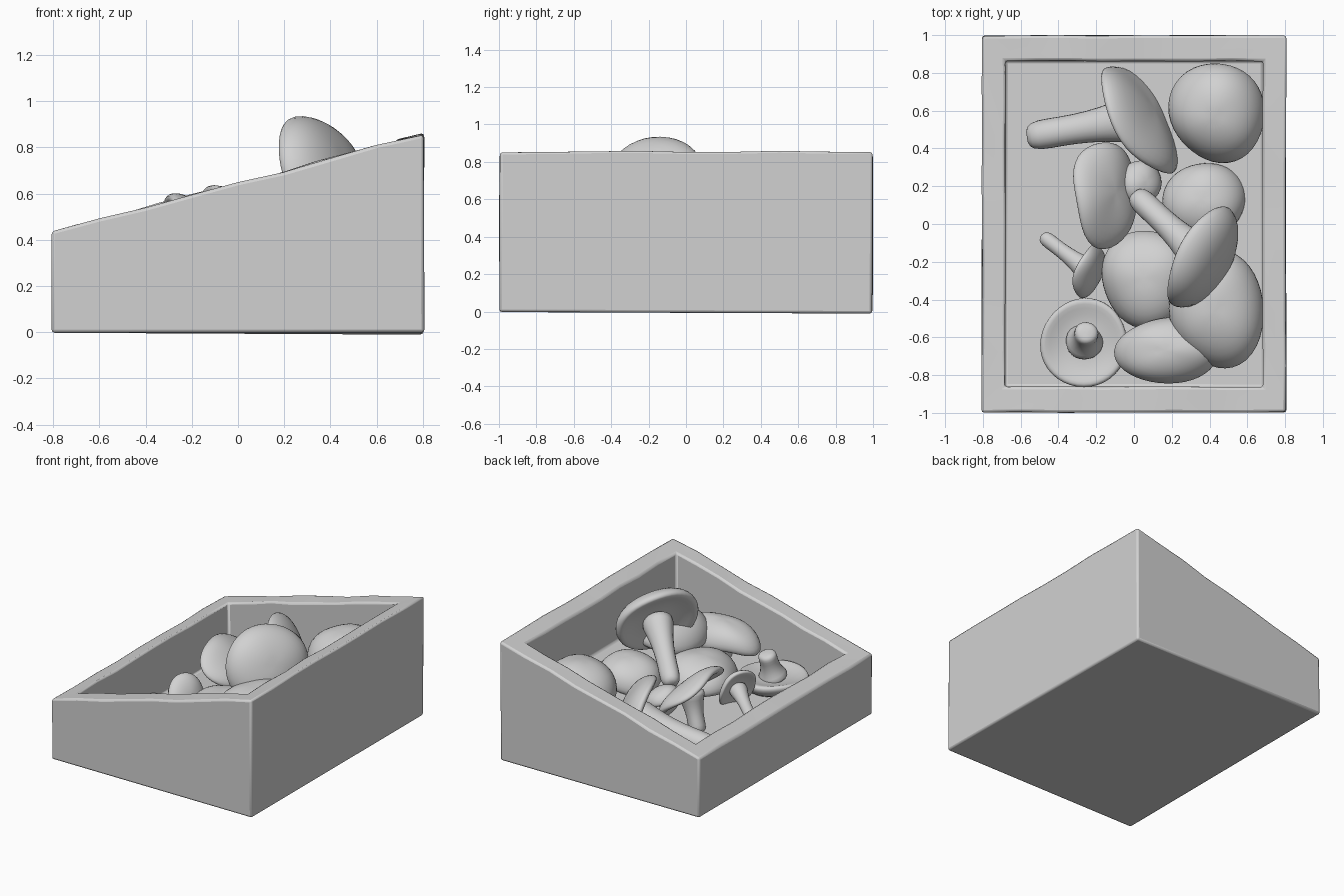
import bpy, bmesh, math, random
from mathutils import Vector

if "Cube" in bpy.data.objects:
    bpy.data.objects.remove(bpy.data.objects["Cube"])

random.seed(4)
grey = bpy.data.materials.new("plain_grey")
grey.diffuse_color = (0.64, 0.64, 0.64, 1)
grey.use_nodes = True
grey.node_tree.nodes["Principled BSDF"].inputs["Base Color"].default_value = grey.diffuse_color


def rim_z(x):
    return 0.652 + 0.264 * x


def add_object(name, bm, smooth=True):
    bmesh.ops.recalc_face_normals(bm, faces=bm.faces)
    mesh = bpy.data.meshes.new(name)
    bm.to_mesh(mesh)
    bm.free()
    mesh.materials.append(grey)
    for p in mesh.polygons:
        p.use_smooth = smooth
    ob = bpy.data.objects.new(name, mesh)
    bpy.context.collection.objects.link(ob)
    return ob


# Sloping crate: outer shell, rim, inner walls and sloping floor
def make_crate():
    bm = bmesh.new()

    def loop(hx, hy, zf):
        return [bm.verts.new((sx * hx, sy * hy, zf(sx * hx)))
                for sx, sy in ((-1, -1), (1, -1), (1, 1), (-1, 1))]

    loops = [loop(0.808, 1.0, lambda x: 0.0),
             loop(0.808, 1.0, rim_z),
             loop(0.685, 0.865, rim_z),
             loop(0.685, 0.865, lambda x: rim_z(x) - 0.38)]
    bm.faces.new(loops[0])
    bm.faces.new(loops[3])
    for a, b in zip(loops, loops[1:]):
        for i in range(4):
            j = (i + 1) % 4
            bm.faces.new((a[i], a[j], b[j], b[i]))
    # slightly worn, uneven rim edges
    rim = [e for e in bm.edges
           if all(v in loops[1] for v in e.verts) or all(v in loops[2] for v in e.verts)]
    old = set(bm.verts)
    bmesh.ops.subdivide_edges(bm, edges=rim, cuts=7)
    for v in bm.verts:
        if v not in old:
            v.co.z -= random.uniform(0, 0.012)
            v.co.x *= 1 - random.uniform(0, 0.008)
            v.co.y *= 1 - random.uniform(0, 0.006)
    ob = add_object("crate", bm)
    bev = ob.modifiers.new("worn_edges", 'BEVEL')
    bev.width = 0.014
    bev.segments = 2
    bev.limit_method = 'ANGLE'
    bev.angle_limit = math.radians(50)
    bpy.ops.object.select_all(action='DESELECT')
    ob.select_set(True)
    bpy.context.view_layer.objects.active = ob
    bpy.ops.object.shade_smooth_by_angle(angle=math.radians(30))


# Surface through a list of (radius, centre, wobble) rings, closed at both ends
def skin(bm, rings, first, last, rot, sq, seg=20):
    ph = random.uniform(0, 6.28)
    rows = []
    for rad, c, wob in rings:
        row = []
        for i in range(seg):
            a = 2 * math.pi * i / seg
            k = rad * (1 + wob * (0.6 * math.sin(2 * a + ph) + 0.5 * math.sin(3 * a + 2 * ph)))
            d = rot @ Vector((k * math.cos(a), k * math.sin(a), rad * wob * math.sin(3 * a + ph)))
            row.append(bm.verts.new(c + Vector((d.x * sq[0], d.y * sq[1], d.z))))
        rows.append(row)
    for a, b in zip(rows, rows[1:]):
        for i in range(seg):
            j = (i + 1) % seg
            bm.faces.new((a[i], a[j], b[j], b[i]))
    for row, p in ((rows[0], first), (rows[-1], last)):
        pole = bm.verts.new(p)
        for i in range(seg):
            bm.faces.new((row[i], row[(i + 1) % seg], pole))


# Mushroom: wavy domed cap on an axis plus a tapering stem to its tip
CAP = [(0.3, 0.97), (0.6, 0.82), (0.85, 0.52), (0.98, 0.12), (1.0, -0.15),
       (0.93, -0.32), (0.8, -0.22), (0.5, -0.02), (0.2, -0.05)]
STEM = [(1.5, 0.0), (1.1, 0.2), (0.85, 0.45), (0.8, 0.7), (0.85, 0.9), (0.6, 0.98)]


def mushroom(name, cap, axis, r, h, tip, rs, sq=(1, 1), wob=0.06):
    bm = bmesh.new()
    cap, tip, axis = Vector(cap), Vector(tip), Vector(axis).normalized()
    rot = axis.to_track_quat('Z', 'Y')
    rings = [(r * k, cap + axis * h * z, wob * k) for k, z in CAP]
    skin(bm, rings, cap + axis * h, cap - axis * h * 0.05, rot, sq)
    srot = (cap - tip).normalized().to_track_quat('Z', 'Y')
    stem = [(rs * k, cap.lerp(tip, t), 0.04) for k, t in STEM]
    skin(bm, stem, cap, tip, srot, (1, 1), 12)
    ob = add_object(name, bm)
    sub = ob.modifiers.new("soft", 'SUBSURF')
    sub.levels = sub.render_levels = 1


make_crate()
mushroom("large_leaning_mushroom", (0.36, -0.18, 0.69), (0.82, -0.45, 0.36), 0.275, 0.13,
         (0.0, 0.16, 0.43), 0.085, (1.1, 1.1), 0.03)
mushroom("long_stem_mushroom", (0.03, 0.56, 0.35), (0.82, 0.48, 0.35), 0.31, 0.1,
         (-0.57, 0.46, 0.23), 0.1, (1.12, 1.12))
mushroom("fan_mushroom", (-0.15, 0.16, 0.43), (0.7, 0.1, 0.7), 0.235, 0.08,
         (-0.24, 0.2, 0.16), 0.075, (1.05, 1.2), 0.09)
mushroom("small_mushroom", (-0.24, -0.25, 0.32), (0.85, -0.3, 0.35), 0.155, 0.06,
         (-0.49, -0.06, 0.23), 0.05)
mushroom("upturned_mushroom", (-0.265, -0.63, 0.26), (0.02, 0.02, -1), 0.24, 0.1,
         (-0.25, -0.57, 0.46), 0.08, wob=0.03)
mushroom("back_cap_mushroom", (0.44, 0.59, 0.48), (-0.1, -0.15, 1), 0.275, 0.19,
         (0.47, 0.62, 0.35), 0.1, (0.95, 1))
mushroom("middle_cap_mushroom", (0.37, 0.12, 0.4), (-0.1, 0.1, 1), 0.22, 0.14,
         (0.38, 0.12, 0.3), 0.08)
mushroom("centre_cap_mushroom", (0.07, -0.29, 0.33), (-0.15, 0, 1), 0.26, 0.14,
         (0.06, -0.3, 0.2), 0.08)
mushroom("side_cap_mushroom", (0.44, -0.45, 0.49), (-0.1, -0.1, 1), 0.3, 0.17,
         (0.45, -0.45, 0.35), 0.1, (0.85, 1.1))
mushroom("front_cap_mushroom", (0.18, -0.67, 0.43), (-0.1, 0, 1), 0.29, 0.13,
         (0.17, -0.67, 0.25), 0.08, (1, 0.62))
mushroom("tiny_cap_mushroom", (0.04, 0.22, 0.36), (0.5, 0.2, 1), 0.12, 0.07,
         (0.02, 0.2, 0.25), 0.04)
